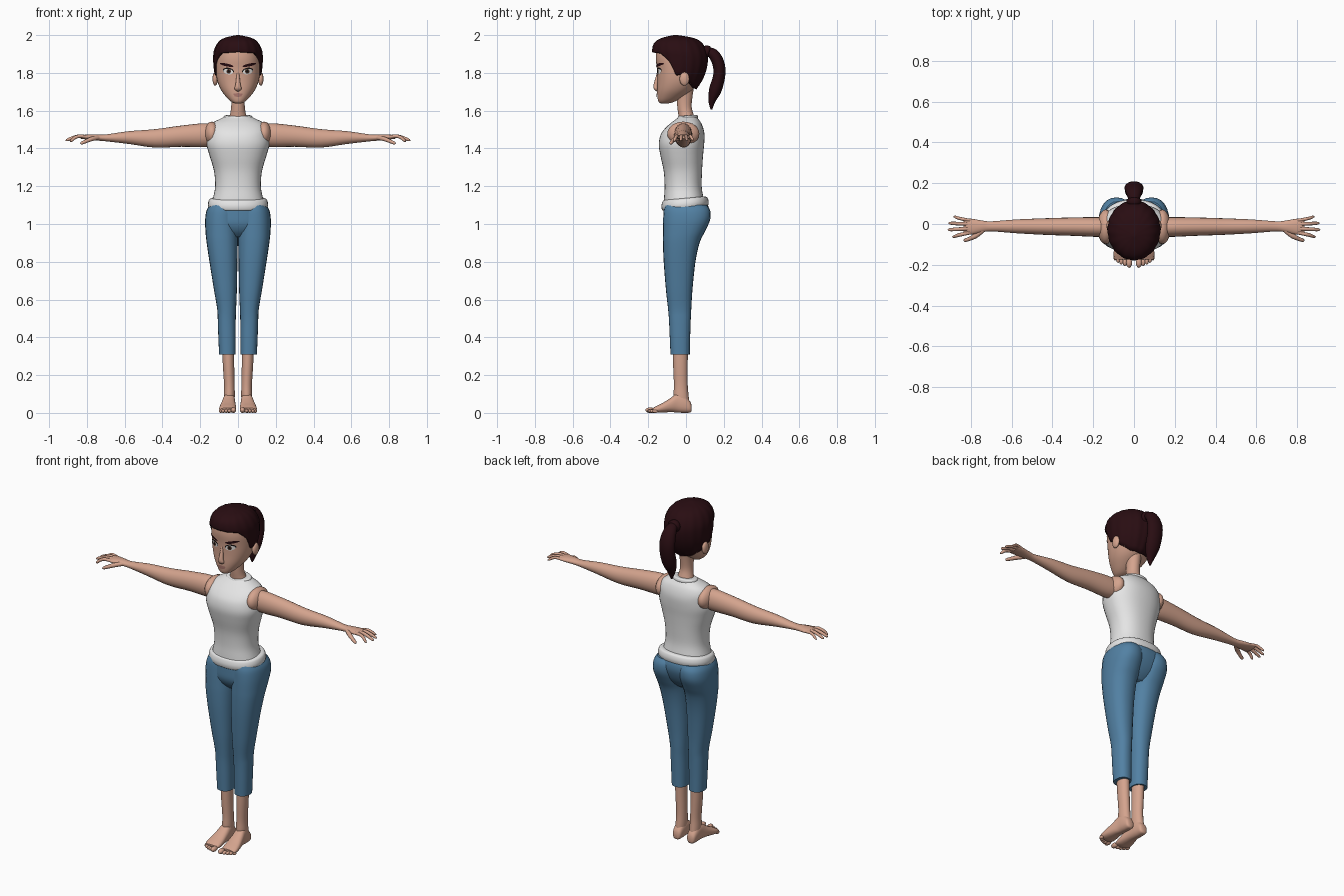
import bpy, bmesh, math
from mathutils import Vector, Matrix


def material(name, r, g, b):
    m = bpy.data.materials.new(name)
    m.diffuse_color = (r, g, b, 1)
    return m


SKIN = material("skin", 0.66, 0.37, 0.27)
WHITE = material("shirt_white", 0.78, 0.78, 0.78)
BLUE = material("denim_blue", 0.085, 0.22, 0.37)
HAIR = material("dark_brown", 0.022, 0.004, 0.006)
EYE = material("eye_white", 0.85, 0.83, 0.8)
IRIS = material("iris_brown", 0.06, 0.025, 0.015)
BLACK = material("black", 0.006, 0.005, 0.005)
LIP = material("lip", 0.42, 0.19, 0.16)


def smooth_rows(rows, k):
    """Catmull-Rom refinement of a list of number tuples."""
    out = []
    for i in range(len(rows) - 1):
        quad = [rows[max(i - 1, 0)], rows[i], rows[i + 1], rows[min(i + 2, len(rows) - 1)]]
        for j in range(k):
            t = j / k
            out.append(tuple(0.5 * (2 * b + (c - a) * t + (2 * a - 5 * b + 4 * c - d) * t * t
                                    + (3 * b - a - 3 * c + d) * t ** 3) for a, b, c, d in zip(*quad)))
    return out + [tuple(rows[-1])]


def at(rows, s):
    """Linear lookup of a row by its first value."""
    for a, b in zip(rows, rows[1:]):
        if s <= b[0]:
            t = max(0, (s - a[0]) / (b[0] - a[0]))
            return [p + (q - p) * t for p, q in zip(a, b)]
    return list(rows[-1])


def finish(name, bm, mat, mirror=False, recalc=True):
    if recalc:
        bmesh.ops.recalc_face_normals(bm, faces=bm.faces)
    me = bpy.data.meshes.new(name)
    bm.to_mesh(me)
    bm.free()
    me.shade_smooth()
    me.set_sharp_from_angle(angle=math.radians(50))
    me.materials.append(mat)
    ob = bpy.data.objects.new(name, me)
    bpy.context.collection.objects.link(ob)
    if mirror:
        ob.modifiers.new("mirror", 'MIRROR').use_mirror_merge = False
    return ob


def loft(name, rings, mat, n=24, e=2.0, mirror=False):
    """Skin superellipse rings given as (centre, half axis u, half axis v)."""
    bm = bmesh.new()
    p = lambda w: math.copysign(abs(w) ** (2 / e), w)
    loops = [[bm.verts.new(c + u * p(math.cos(2 * math.pi * i / n)) + v * p(math.sin(2 * math.pi * i / n)))
              for i in range(n)] for c, u, v in rings]
    for a, b in zip(loops, loops[1:]):
        for i in range(n):
            bm.faces.new((a[i], a[(i + 1) % n], b[(i + 1) % n], b[i]))
    bm.faces.new(loops[0])
    bm.faces.new(loops[-1])
    return finish(name, bm, mat, mirror)


def stack(name, rows, mat, axis=2, k=4, tilt=0.0, **kw):
    """Rows: position on axis, then low/high bounds on the two other axes."""
    i, j = [a for a in range(3) if a != axis]
    rings = []
    for s, a0, a1, b0, b1 in smooth_rows(rows, k):
        c, u, v = Vector(), Vector(), Vector()
        c[axis], c[i], c[j] = s, (a0 + a1) / 2, (b0 + b1) / 2
        u[i], v[j] = (a1 - a0) / 2, (b1 - b0) / 2
        c.z += tilt * c.y
        v.z += tilt * v.y
        rings.append((c, u, v))
    return loft(name, rings, mat, **kw)


def tube(name, pts, ref, mat, k=4, **kw):
    """Path points (x, y, z, half width along ref, half width across)."""
    d = smooth_rows(pts, k)
    rings = []
    for i, q in enumerate(d):
        t = (Vector(d[min(i + 1, len(d) - 1)][:3]) - Vector(d[max(i - 1, 0)][:3])).normalized()
        u = (Vector(ref) - t * t.dot(Vector(ref))).normalized()
        rings.append((Vector(q[:3]), u * q[3], t.cross(u) * q[4]))
    return loft(name, rings, mat, **kw)


def ball(name, c, r, mat, mirror=False):
    bm = bmesh.new()
    bmesh.ops.create_uvsphere(bm, u_segments=20, v_segments=12, radius=1,
                              matrix=Matrix.Translation(c) @ Matrix.Diagonal((*r, 1)))
    return finish(name, bm, mat, mirror)


sym = lambda rows: [(z, -x, x, f, b) for z, x, f, b in rows]

# Shirt with rolled hem and collar
stack("shirt", sym([(1.10, .145, -.118, .10), (1.14, .132, -.116, .092), (1.2, .121, -.113, .083),
                    (1.28, .127, -.118, .085), (1.36, .15, -.135, .09), (1.42, .166, -.144, .096),
                    (1.47, .163, -.135, .098), (1.505, .157, -.112, .092), (1.535, .135, -.08, .08),
                    (1.555, .098, -.053, .066), (1.568, .07, -.036, .056)]), WHITE, n=36, e=2.3)
stack("shirt_hem", sym([(1.08, .145, -.115, .105), (1.085, .155, -.126, .116), (1.107, .159, -.13, .12),
                        (1.13, .152, -.124, .113), (1.137, .138, -.116, .1)]), WHITE, n=36, e=2.3, tilt=.09)
stack("collar", sym([(1.553, .07, -.04, .06), (1.558, .077, -.046, .064), (1.572, .073, -.041, .06),
                     (1.574, .06, -.03, .05)]), WHITE, tilt=.08)

# Trousers
stack("trouser_seat", sym([(.93, .07, -.07, .05), (.96, .12, -.10, .08), (1.0, .165, -.118, .105),
                           (1.05, .168, -.12, .122), (1.09, .158, -.118, .12), (1.115, .146, -.112, .105)]),
      BLUE, n=32, e=2.3)
stack("trouser_leg", [(.31, .013, .1, -.082, .02), (.4, .012, .104, -.086, .022), (.49, .012, .107, -.09, .025),
                      (.55, .01, .11, -.095, .028), (.65, .006, .127, -.106, .034), (.8, .003, .151, -.118, .05),
                      (.9, .001, .166, -.122, .072), (.96, 0, .172, -.122, .1), (1.02, 0, .174, -.121, .127),
                      (1.07, 0, .167, -.118, .128), (1.1, .01, .15, -.11, .11)], BLUE, e=2.3, mirror=True)

# Lower legs, feet and toes
stack("shin", [(.34, .02, .084, -.07, .01), (.25, .02, .08, -.068, .009), (.15, .018, .074, -.064, .009),
               (.09, .017, .075, -.066, .014), (.04, .02, .074, -.06, .02)], SKIN, mirror=True)
stack("foot", [(.03, .037, .057, .012, .035), (.022, .022, .071, .002, .06), (-.01, .017, .077, 0, .095),
               (-.045, .015, .08, .002, .105), (-.08, .013, .088, .004, .08), (-.12, .01, .097, .002, .055),
               (-.15, .01, .1, .001, .04), (-.175, .014, .095, .006, .026)],
      SKIN, axis=1, e=2.4, mirror=True)
for i, (x, y, r) in enumerate([(.024, -.19, .0145), (.045, -.188, .0105), (.062, -.182, .01),
                               (.078, -.174, .0095), (.092, -.163, .009)]):
    ball(f"toe_{i + 1}", (x, y, r), (r, r * 1.7, r), SKIN, mirror=True)

# Arms, shoulders and hands
stack("arm", [(.11, -.055, .03, 1.425, 1.515), (.17, -.063, .034, 1.408, 1.533), (.3, -.058, .032, 1.409, 1.521),
              (.44, -.053, .028, 1.405, 1.502), (.58, -.045, .022, 1.424, 1.491), (.70, -.036, .013, 1.438, 1.474),
              (.75, -.042, .018, 1.442, 1.475), (.80, -.052, .026, 1.447, 1.474), (.835, -.045, .022, 1.452, 1.468)],
      SKIN, axis=0, n=20, mirror=True)
ball("shoulder", (.138, -.014, 1.478), (.042, .085, .064), SKIN, mirror=True)
for name, y0, x1, y1, z1, r in [("index", -.042, .89, -.062, 1.437, .009), ("middle", -.022, .912, -.028, 1.441, .0095),
                                ("ring", -.001, .909, .004, 1.441, .009), ("little", .017, .885, .035, 1.443, .008)]:
    tube(name + "_finger", [(.80, y0, 1.461, r, r), (.84, y0 * .6 + y1 * .4, 1.465, r, r),
                            ((.84 + x1) / 2, y0 * .3 + y1 * .7, 1.456, r * .95, r * .95),
                            (x1 - .008, y1, z1 + .004, r * .75, r * .75), (x1, y1, z1, r * .2, r * .2)],
         (0, 1, 0), SKIN, n=10, mirror=True)
tube("thumb", [(.74, -.03, 1.457, .012, .012), (.775, -.057, 1.45, .0125, .012), (.805, -.072, 1.438, .01, .01),
               (.828, -.08, 1.428, .008, .008), (.835, -.081, 1.425, .002, .002)], (0, 1, 0), SKIN, n=10, mirror=True)

# Neck and head
stack("neck", sym([(1.54, .06, -.035, .052), (1.575, .044, -.04, .042), (1.62, .036, -.046, .03),
                   (1.68, .037, -.05, .035), (1.74, .045, -.05, .045)]), SKIN)
HEAD = sym([(1.638, .014, -.132, -.095), (1.646, .034, -.145, -.065), (1.67, .06, -.151, -.02),
            (1.71, .09, -.153, .035), (1.76, .11, -.152, .073), (1.82, .118, -.154, .09), (1.88, .117, -.16, .09),
            (1.93, .104, -.15, .08), (1.965, .07, -.11, .04), (1.978, .02, -.05, -.02)])
stack("head", HEAD, SKIN, n=40, e=2.2)
HEAD_FINE = smooth_rows(HEAD, 4)
tube("nose", [(0, -.142, 1.815, .006, .008), (0, -.152, 1.775, .009, .009), (0, -.16, 1.735, .014, .012),
              (0, -.159, 1.717, .019, .011), (0, -.148, 1.706, .01, .006)], (1, 0, 0), SKIN, n=16)
ball("ear", (.121, -.008, 1.768), (.014, .026, .036), SKIN, mirror=True)


def face_y(x, z):
    _, _, a, f, b = at(HEAD_FINE, z)
    return (f + b) / 2 - (b - f) / 2 * max(0, 1 - abs(x / a) ** 2.2) ** (1 / 2.2)


def patch(name, cx, cz, rx, rz, off, mat, slant=0.0, mirror=True):
    """Thin oval plate following the face."""
    bm = bmesh.new()
    n, m = 20, 4
    def vert(r, i):
        x = cx + rx * r * math.cos(2 * math.pi * i / n)
        z = cz + rz * r * math.sin(2 * math.pi * i / n) + slant * (x - cx)
        return bm.verts.new((x, face_y(x, z) - off, z))
    mid = vert(0, 0)
    loops = [[vert(j / m, i) for i in range(n)] for j in range(1, m + 1)]
    for i in range(n):
        k = (i + 1) % n
        bm.faces.new((mid, loops[0][i], loops[0][k]))
        for a, b in zip(loops, loops[1:]):
            bm.faces.new((a[i], b[i], b[k], a[k]))
    finish(name, bm, mat, mirror, recalc=False)


# Facial features
patch("eyelash", .051, 1.811, .029, .0165, .002, BLACK, .12)
patch("eye", .051, 1.807, .026, .0145, .0035, EYE, .1)
patch("iris", .049, 1.808, .0115, .0125, .005, IRIS)
patch("pupil", .049, 1.808, .006, .007, .006, BLACK)
patch("eyebrow", .06, 1.842, .036, .0075, .004, HAIR, .2)
patch("upper_lip", 0, 1.687, .026, .0055, .003, LIP, mirror=False)
patch("lower_lip", 0, 1.679, .021, .006, .0035, LIP, mirror=False)

# Hair cap: columns rise from a shaped hairline to the crown
CAP = smooth_rows([(1.70, .08, -.15, .045), (1.76, .112, -.157, .085), (1.82, .127, -.163, .108),
                   (1.88, .130, -.170, .115), (1.92, .126, -.178, .107), (1.96, .106, -.166, .083),
                   (1.985, .072, -.128, .04), (2.0, .008, -.065, -.045)], 5)
RIM = [(0, 1.91), (45, 1.903), (66, 1.855), (80, 1.785), (90, 1.79), (108, 1.755), (140, 1.72), (180, 1.712)]
bm = bmesh.new()
N, M = 96, 18
cols = []
for i in range(N):
    th = 2 * math.pi * i / N
    rim = at(RIM, math.degrees(min(th, 2 * math.pi - th)))[1]
    col = []
    for j in range(M + 1):
        z, a, f, b = at(CAP, rim + (2.0 - rim) * math.sin(j / M * math.pi / 2))
        w = 1 + .01 * math.cos(16 * th)
        col.append(bm.verts.new((a * w * math.sin(th), (f + b) / 2 - (b - f) / 2 * w * math.cos(th), z)))
    cols.append(col)
for i in range(N):
    a, b = cols[i], cols[(i + 1) % N]
    for j in range(M):
        bm.faces.new((a[j], b[j], b[j + 1], a[j + 1]))
bm.faces.new([c[-1] for c in cols])
cap = finish("hair_cap", bm, HAIR)
thick = cap.modifiers.new("thickness", 'SOLIDIFY')
thick.thickness, thick.offset = .012, -1

# Ponytail and its band
tube("ponytail", [(0, .08, 1.90, .025, .022), (0, .115, 1.912, .026, .024), (0, .15, 1.893, .038, .03),
                  (0, .174, 1.84, .046, .032), (0, .175, 1.78, .046, .032), (0, .155, 1.71, .042, .033),
                  (0, .138, 1.655, .026, .02), (0, .134, 1.605, .004, .004)], (1, 0, 0), HAIR, n=20)
tube("hair_band", [(0, .098, 1.912, .03, .028), (0, .105, 1.912, .036, .034), (0, .116, 1.908, .036, .034),
                   (0, .122, 1.906, .03, .028)], (1, 0, 0), HAIR, n=20)
